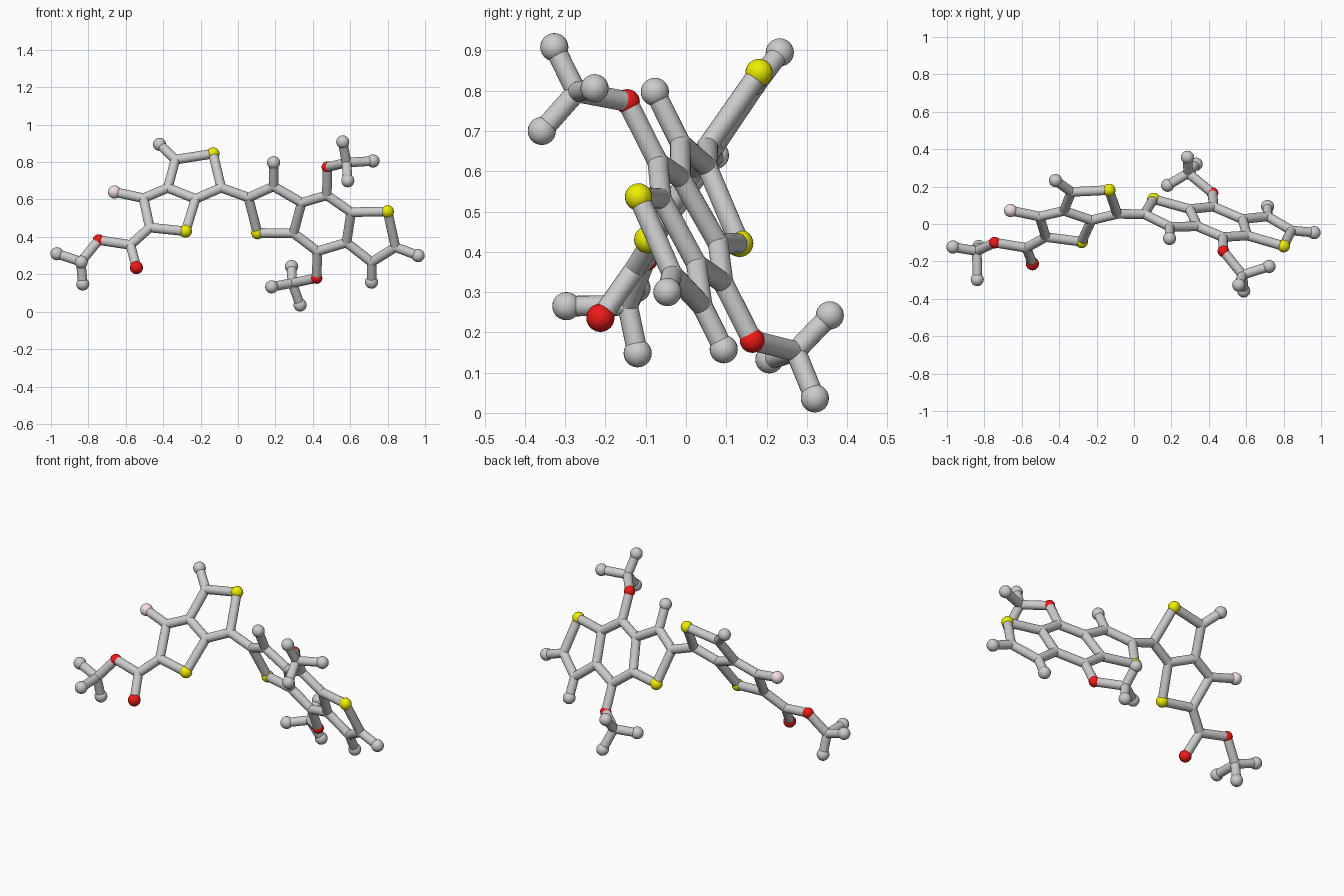
import bpy
from mathutils import Vector

if "Cube" in bpy.data.objects:
    bpy.data.objects.remove(bpy.data.objects["Cube"])

BOND_R, JOINT_R, END_R, SULFUR_R, OXYGEN_R = 0.0255, 0.0265, 0.035, 0.034, 0.031


def material(name, color):
    m = bpy.data.materials.new(name)
    m.diffuse_color = (*color, 1)
    m.use_nodes = True
    m.node_tree.nodes["Principled BSDF"].inputs["Base Color"].default_value = m.diffuse_color
    return m


MATS = {"s": material("yellow", (0.85, 0.85, 0.0)),
        "o": material("red", (0.85, 0.01, 0.01)),
        "f": material("pink", (0.88, 0.74, 0.77))}
NAMES = {"s": "sulfur", "o": "oxygen", "f": "fluorine", "c": "carbon"}

# Flat two-ring unit on the left: (x, z) within a tilted plane
left = {"c1": (-.42, .895), "c2": (-.335, .813), "s1": (-.133, .845),
        "c3": (-.09, .663), "c4": (-.227, .603), "c5": (-.375, .662),
        "c6": (-.505, .607), "f1": (-.66, .64), "c7": (-.472, .45),
        "s2": (-.28, .43), "c8": (-.575, .357), "o1": (-.543, .236),
        "o2": (-.745, .383)}
# Flat three-ring unit on the right
right = {"c10": (.056, .61), "c11": (.19, .67), "m11": (.19, .797),
         "c12": (.34, .583), "c13": (.297, .42), "s3": (.104, .421),
         "c14": (.475, .622), "o3": (.478, .773), "c15": (.605, .532),
         "c16": (.58, .37), "c17": (.425, .323), "o4": (.42, .18),
         "s4": (.80, .536), "c18": (.842, .345), "m18": (.963, .3),
         "c19": (.714, .265), "m19": (.714, .158)}
# Branched end groups in full 3D: hub then three tips
ends = {"o2": ((-.84, -.145, .267), (-.968, -.123, .31),
               (-.83, -.12, .148), (-.838, -.297, .265)),
        "o3": ((.58, -.272, .797), (.56, -.327, .908),
               (.587, -.358, .70), (.722, -.227, .806)),
        "o4": ((.29, .272, .153), (.286, .357, .242),
               (.332, .32, .036), (.18, .207, .133))}
chains = ["c1 c2 s1 c3 c4 c5 c2", "c4 s2 c7 c6 c5", "c6 f1", "c7 c8 o1",
          "c8 o2", "c3 c10 c11 c12 c13 s3 c10", "c11 m11",
          "c12 c14 c15 c16 c17 c13", "c14 o3", "c17 o4",
          "c15 s4 c18 c19 c16", "c18 m18", "c19 m19"]

atoms = {k: Vector((x, -.407 - .0594 * x + .687 * z, z)) for k, (x, z) in left.items()}
atoms.update({k: Vector((x, .371 - .2787 * x - .496 * z, z)) for k, (x, z) in right.items()})
bonds = []
for chain in chains:
    keys = chain.split()
    bonds += list(zip(keys, keys[1:]))
for root, pts in ends.items():
    hub = "c_hub_" + root
    atoms[hub] = Vector(pts[0])
    bonds.append((root, hub))
    for i, p in enumerate(pts[1:]):
        atoms[f"m_{root}_{i}"] = Vector(p)
        bonds.append((hub, f"m_{root}_{i}"))

# Atoms: large balls on free ends, bond-sized balls at carbon joints
for key, p in atoms.items():
    kind = key[0]
    degree = sum(key in b for b in bonds)
    r = END_R if degree == 1 else {"s": SULFUR_R, "o": OXYGEN_R}.get(kind, JOINT_R)
    bpy.ops.mesh.primitive_uv_sphere_add(segments=24, ring_count=12, radius=r, location=p)
    ob = bpy.context.object
    ob.name = NAMES.get(kind, "methyl") + "_ball_" + key
    bpy.ops.object.shade_smooth()
    if kind in MATS:
        ob.data.materials.append(MATS[kind])

# Bonds: round rods between atom centres
for a, b in bonds:
    d = atoms[b] - atoms[a]
    bpy.ops.mesh.primitive_cylinder_add(vertices=20, radius=BOND_R, depth=d.length,
                                        location=(atoms[a] + atoms[b]) / 2,
                                        rotation=d.to_track_quat("Z", "Y").to_euler())
    bpy.context.object.name = f"bond_rod_{a}_{b}"
    bpy.ops.object.shade_smooth_by_angle()
